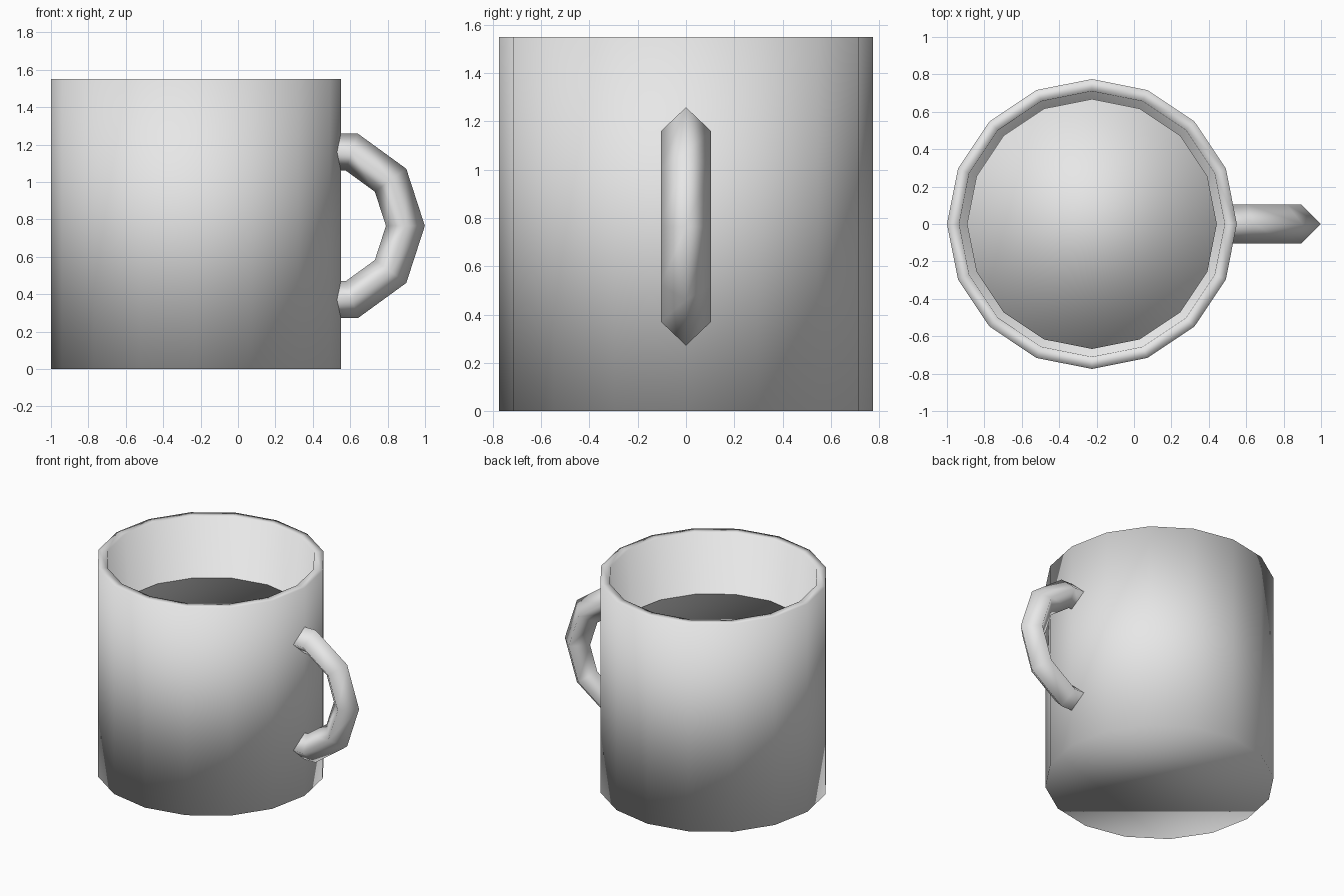
import bpy, bmesh
from math import cos, sin, radians, tau

cube = bpy.data.objects.get("Cube")
if cube:
    bpy.data.objects.remove(cube)

SIDES = 16
CUP_X = -0.225

grey = bpy.data.materials.new("light grey")
grey.use_nodes = True
colour = (0.8, 0.8, 0.8, 1)
grey.diffuse_color = colour
grey.node_tree.nodes["Principled BSDF"].inputs["Base Color"].default_value = colour


def finish(name, bm):
    """Turn a bmesh into a smooth shaded object."""
    for face in bm.faces:
        face.smooth = True
    mesh = bpy.data.meshes.new(name)
    bm.to_mesh(mesh)
    bm.free()
    mesh.materials.append(grey)
    obj = bpy.data.objects.new(name, mesh)
    bpy.context.collection.objects.link(obj)
    return obj


def bridge(bm, loops):
    """Join consecutive closed loops with quads."""
    for a, b in zip(loops, loops[1:]):
        n = len(a)
        for i in range(n):
            j = (i + 1) % n
            bm.faces.new((a[i], a[j], b[j], b[i]))


def turned(name, profile):
    """Revolve (radius, height) points and close both ends."""
    bm = bmesh.new()
    loops = [[bm.verts.new((CUP_X + r * cos(tau * i / SIDES),
                            r * sin(tau * i / SIDES), z))
              for i in range(SIDES)] for r, z in profile]
    bridge(bm, loops)
    bm.faces.new(loops[0][::-1])
    bm.faces.new(loops[-1])
    return finish(name, bm)


# Cup: outer wall, flat rim, tapered inner wall and floor
turned("cup", [(0.775, 0), (0.775, 1.55), (0.71, 1.55), (0.60, 0.12)])

# Drink filling the cup
turned("drink", [(0.59, 0.14), (0.668, 1.11)])

# Handle: open ring with a diamond section, its ends sunk into the wall
CENTRE_X, CENTRE_Z, MAJOR, MINOR = 0.48, 0.765, 0.415, 0.104
bm = bmesh.new()
loops = []
for step in range(-3, 4):
    angle = radians(36 * max(-2, min(2, step)))
    loop = []
    for k in range(4):
        r = MAJOR + MINOR * cos(tau * k / 4)
        x = 0 if abs(step) == 3 else r * cos(angle)
        loop.append(bm.verts.new((CENTRE_X + x, MINOR * sin(tau * k / 4),
                                  CENTRE_Z + r * sin(angle))))
    loops.append(loop)
bridge(bm, loops)
bmesh.ops.recalc_face_normals(bm, faces=bm.faces)
finish("handle", bm)
